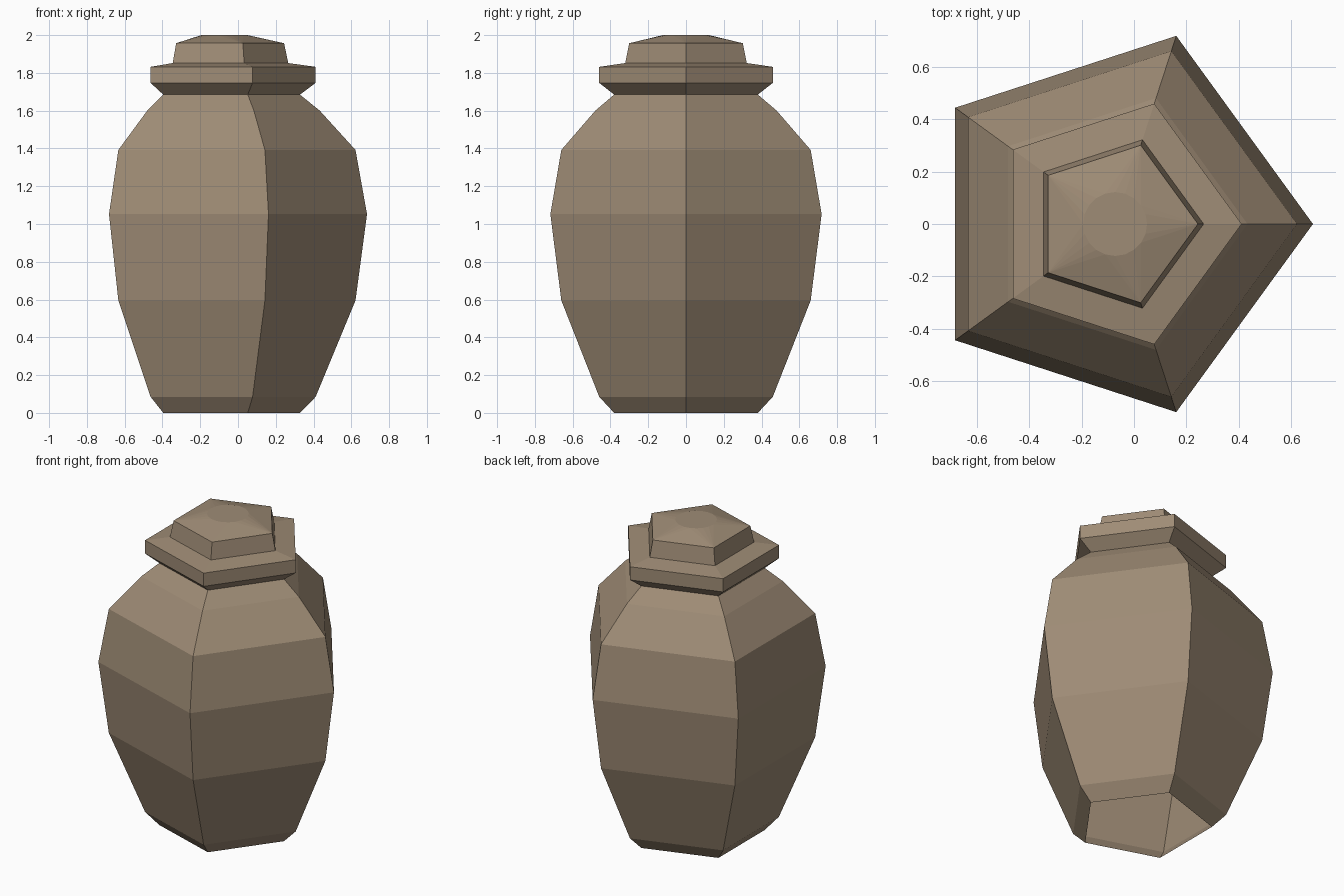
import bpy
import bmesh
from math import cos, sin, tau

old = bpy.data.objects.get("Cube")
if old:
    bpy.data.objects.remove(old, do_unlink=True)

CENTRE_X = -0.072  # pentagon axis, so that the bounds are centred
SIDES = 5

clay = bpy.data.materials.new("brown clay")
clay.use_nodes = True
colour = (0.345, 0.262, 0.18, 1)
clay.diffuse_color = colour
clay.node_tree.nodes["Principled BSDF"].inputs["Base Color"].default_value = colour


def ring(bm, radius, z, sides=SIDES):
    """Regular polygon of vertices with one corner towards +x."""
    return [bm.verts.new((CENTRE_X + radius * cos(tau * i / sides),
                          radius * sin(tau * i / sides), z))
            for i in range(sides)]


def loft(bm, profile):
    """Join successive rings with flat quads; return the last ring."""
    rings = [ring(bm, r, z) for r, z in profile]
    for low, high in zip(rings, rings[1:]):
        for i in range(SIDES):
            j = (i + 1) % SIDES
            bm.faces.new((low[i], low[j], high[j], high[i]))
    return rings[-1]


def finish(bm, name):
    mesh = bpy.data.meshes.new(name)
    bm.to_mesh(mesh)
    bm.free()
    mesh.materials.append(clay)
    obj = bpy.data.objects.new(name, mesh)
    bpy.context.collection.objects.link(obj)


# Hollow jar body, open underneath
bm = bmesh.new()
loft(bm, [(0.40, 0), (0.483, 0.085), (0.694, 0.595), (0.755, 1.052),
          (0.694, 1.392), (0.505, 1.6), (0.40, 1.685)])
finish(bm, "jar_body")

# Lid: flared rim, ledge and raised collar
bm = bmesh.new()
loft(bm, [(0.40, 1.685), (0.483, 1.747), (0.483, 1.832),
          (0.338, 1.852), (0.316, 1.957)])
finish(bm, "jar_lid")

# Crown: pentagon blending into a small round top
bm = bmesh.new()
verts = ring(bm, 0.316, 1.957) + ring(bm, 0.122, 2.0, 20)
bmesh.ops.convex_hull(bm, input=verts)
bm.normal_update()
under = [f for f in bm.faces if all(v.co.z < 1.98 for v in f.verts)]
bmesh.ops.delete(bm, geom=under, context="FACES_ONLY")
bmesh.ops.recalc_face_normals(bm, faces=bm.faces)
if sum(f.normal.z for f in bm.faces) < 0:
    bmesh.ops.reverse_faces(bm, faces=bm.faces)
finish(bm, "lid_crown")
